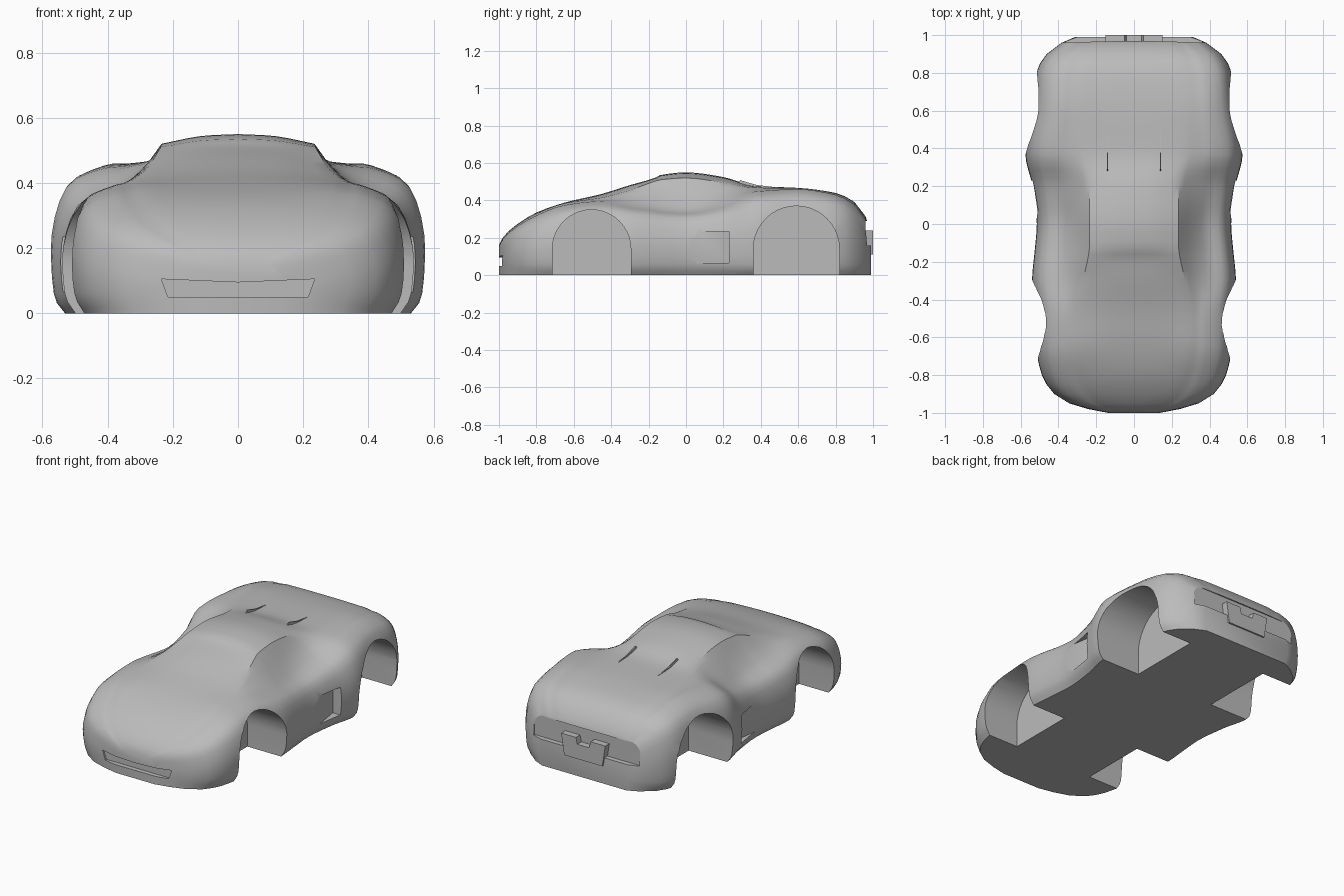
import bpy, bmesh, math
from mathutils import Vector

old = bpy.data.objects.get("Cube")
if old:
    bpy.data.objects.remove(old, do_unlink=True)

# Single paint colour
paint = bpy.data.materials.new("body_grey")
paint.use_nodes = True
GREY = (0.5, 0.5, 0.5, 1)
paint.diffuse_color = GREY
paint.node_tree.nodes["Principled BSDF"].inputs["Base Color"].default_value = GREY


def make_object(name, bm):
    bmesh.ops.recalc_face_normals(bm, faces=bm.faces[:])
    mesh = bpy.data.meshes.new(name)
    bm.to_mesh(mesh)
    bm.free()
    mesh.materials.append(paint)
    obj = bpy.data.objects.new(name, mesh)
    bpy.context.collection.objects.link(obj)
    return obj


def prism(name, outline, axis, start, end):
    """Extrude a flat outline along x, y or z."""
    bm = bmesh.new()
    rings = []
    for depth in (start, end):
        ring = []
        for a, b in outline:
            co = [a, b]
            co.insert("xyz".index(axis), depth)
            ring.append(bm.verts.new(co))
        rings.append(ring)
        bm.faces.new(ring)
    count = len(outline)
    for i in range(count):
        j = (i + 1) % count
        bm.faces.new((rings[0][i], rings[0][j], rings[1][j], rings[1][i]))
    return make_object(name, bm)


def select_only(obj):
    bpy.ops.object.select_all(action="DESELECT")
    obj.select_set(True)
    bpy.context.view_layer.objects.active = obj


def cut(target, cutter):
    cutter.hide_render = True
    mod = target.modifiers.new("cut", "BOOLEAN")
    mod.operation = "DIFFERENCE"
    mod.solver = "EXACT"
    mod.object = cutter
    select_only(target)
    bpy.ops.object.modifier_apply(modifier=mod.name)
    bpy.data.objects.remove(cutter, do_unlink=True)


def smooth_curve(points, steps):
    """Catmull-Rom curve through 2D points."""
    pts = [Vector(p) for p in points]
    pts = [2 * pts[0] - pts[1]] + pts + [2 * pts[-1] - pts[-2]]
    out = []
    for a, b, c, d in zip(pts, pts[1:], pts[2:], pts[3:]):
        for k in range(steps):
            t = k / steps
            out.append(b + 0.5 * t * (c - a + t * (2 * a - 5 * b + 4 * c - d
                       + t * (3 * b - a - 3 * c + d))))
    return out + [pts[-2]]


def slope(rows, i, col):
    """Overshoot-free slope of one column along the car."""
    if i == 0 or i == len(rows) - 1:
        return 0.0
    p, q, r = rows[i - 1], rows[i], rows[i + 1]
    left = (q[col] - p[col]) / (q[0] - p[0])
    right = (r[col] - q[col]) / (r[0] - q[0])
    return 0.0 if left * right <= 0 else 2 * left * right / (left + right)


def stations(rows, spacing):
    for i in range(len(rows) - 1):
        a, b = rows[i], rows[i + 1]
        h = b[0] - a[0]
        n = max(1, round(h / spacing))
        for k in range(n):
            t = k / n
            row = [a[0] + t * h]
            for c in range(1, len(a)):
                row.append((1 + 2 * t) * (1 - t) ** 2 * a[c] + t * t * (3 - 2 * t) * b[c]
                           + h * t * (1 - t) * ((1 - t) * slope(rows, i, c)
                                                - t * slope(rows, i + 1, c)))
            yield row
    yield rows[-1]


# Body: y, half width, roof edge x, centre height, roof edge height, belt height
ROWS = [
    (-1, .14, .05, .16, .157, .152),
    (-.98, .24, .1, .2, .195, .19),
    (-.95, .34, .15, .235, .23, .222),
    (-.9, .42, .2, .275, .27, .26),
    (-.8, .485, .26, .335, .328, .315),
    (-.65, .515, .29, .388, .385, .37),
    (-.45, .517, .3, .435, .415, .39),
    (-.3, .537, .27, .482, .455, .37),
    (-.16, .525, .24, .523, .505, .355),
    (-.14, .523, .237, .535, .51, .352),
    (0, .512, .235, .55, .52, .345),
    (.2, .535, .235, .525, .495, .375),
    (.37, .572, .27, .477, .468, .44),
    (.6, .535, .28, .467, .465, .455),
    (.8, .515, .27, .44, .437, .425),
    (.9, .46, .24, .392, .39, .375),
    (.96, .38, .19, .315, .312, .3),
    (.99, .31, .16, .22, .215, .205),
]


def half_section(w, xr, zt, zr, zb):
    shoulder = 0.88 * zb
    roof = [(0, zt), (xr / 2, zr + 0.78 * (zt - zr)), (xr, zr)]
    side = [(xr, zr), ((xr + 0.75 * w) / 2, zr + 0.58 * (zb - zr)), (0.75 * w, zb),
            (0.92 * w, shoulder), (w, 0.62 * shoulder), (0.99 * w, 0.06), (0.93 * w, 0)]
    return smooth_curve(roof, 3)[:-1] + smooth_curve(side, 3)


bm = bmesh.new()
rings = []
for y, *params in stations(ROWS, 0.045):
    half = half_section(*params)
    loop = [(-p.x, p.y) for p in reversed(half[1:])] + [tuple(p) for p in half]
    rings.append([bm.verts.new((x, y, z)) for x, z in loop])
for front, back in zip(rings, rings[1:]):
    for i in range(len(front)):
        j = (i + 1) % len(front)
        bm.faces.new((front[i], front[j], back[j], back[i]))
bm.faces.new(rings[0])
bm.faces.new(rings[-1])
body = make_object("car_body", bm)

for side in (-1, 1):
    # Wheel wells
    for centre, radius in ((-0.505, 0.21), (0.59, 0.23)):
        arch = [(centre + radius * math.cos(a), 0.14 + radius * math.sin(a))
                for a in (math.pi * k / 20 for k in range(21))]
        arch += [(centre - radius, -0.1), (centre + radius, -0.1)]
        cut(body, prism("wheel_well_cutter", arch, "x", side * 0.27, side * 0.8))
    # Side air intakes
    wedge = [(side * x, y) for x, y in ((.535, -.1), (.485, .23), (.7, .23), (.7, -.1))]
    cut(body, prism("side_intake_cutter", wedge, "z", 0.065, 0.235))

# Front grille recess
grille = [(-.235, .105), (0, .095), (.235, .105), (.215, .05), (-.215, .05)]
cut(body, prism("grille_cutter", grille, "y", -1.1, -0.972))

# Tail panel recess
tail = [(-.36, .29), (.36, .29), (.36, .16), (-.36, .16)]
cut(body, prism("tail_panel_cutter", tail, "y", 0.96, 1.1))

select_only(body)
bpy.ops.object.shade_smooth_by_angle(angle=math.radians(30))

# Number plate holder with a notch in its top
holder = [(-.15, .24), (-.05, .24), (-.04, .2), (.04, .2), (.05, .24), (.15, .24),
          (.13, .11), (-.13, .11)]
prism("plate_holder", holder, "y", 0.95, 1.0)

# Engine cover ribs behind the roof
for name, side in (("left", 1), ("right", -1)):
    rib = [(.27, .48), (.29, .508), (.38, .482), (.47, .472), (.47, .44)]
    prism(name + "_engine_cover_rib", rib, "x", side * 0.138, side * 0.144)
